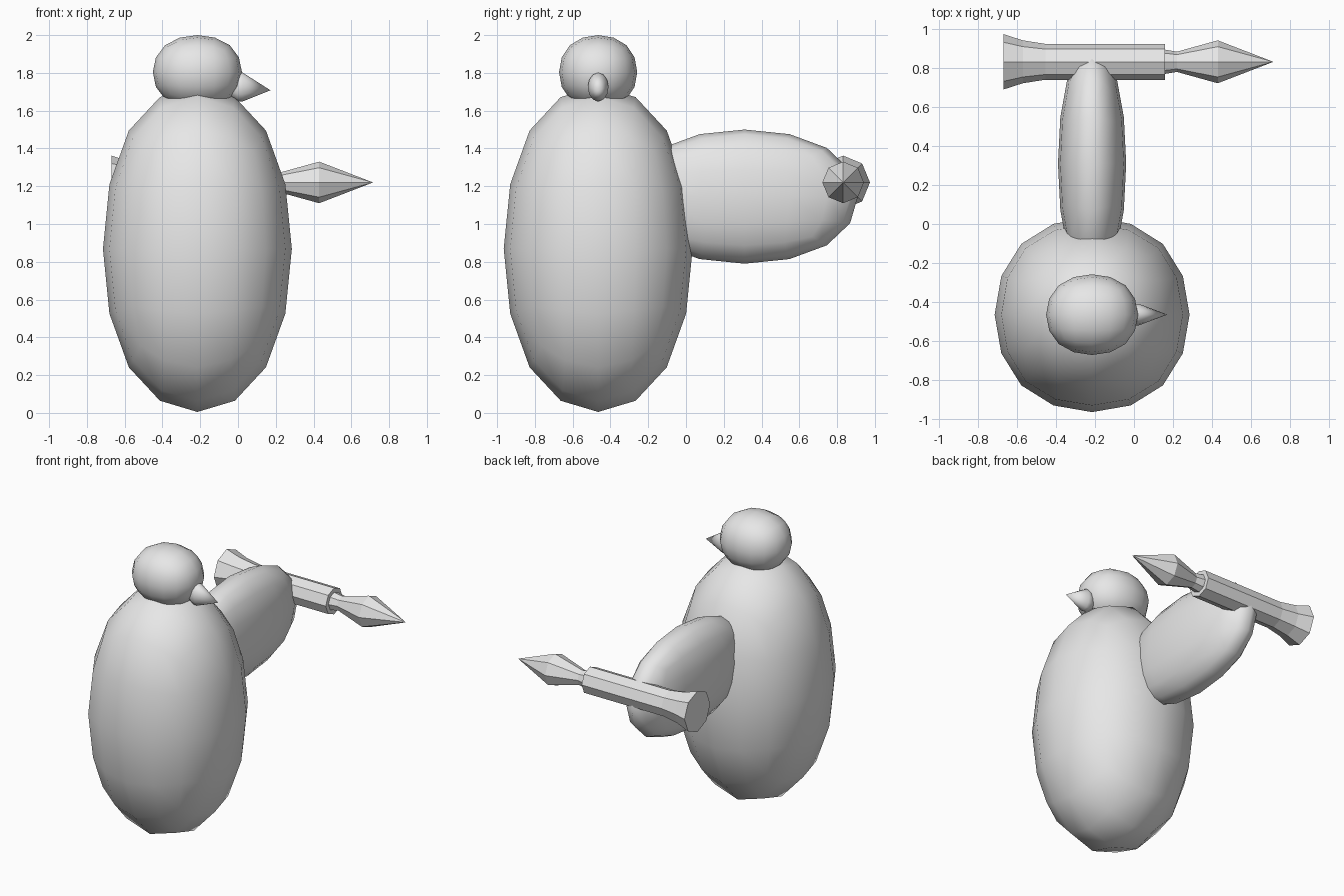
import bpy, bmesh, math

if "Cube" in bpy.data.objects:
    bpy.data.objects.remove(bpy.data.objects["Cube"])

grey = bpy.data.materials.new("light grey")
grey.diffuse_color = (0.8, 0.8, 0.8, 1)
grey.use_nodes = True
grey.node_tree.nodes["Principled BSDF"].inputs["Base Color"].default_value = grey.diffuse_color


def rounded_cube(name, centre, radii):
    """Egg shape: a subdivided cube scaled to the given radii, smooth shaded."""
    bpy.ops.mesh.primitive_cube_add(size=2)
    ob = bpy.context.object
    ob.name = name
    mod = ob.modifiers.new("round", 'SUBSURF')
    mod.levels = mod.render_levels = 2
    bpy.ops.object.modifier_apply(modifier=mod.name)
    reach = max(v.co.x for v in ob.data.vertices)
    for v in ob.data.vertices:
        for i in range(3):
            v.co[i] = centre[i] + v.co[i] / reach * radii[i]
    ob.data.materials.append(grey)
    bpy.ops.object.shade_smooth()
    return ob


def lathe_x(name, profile, y, sides, smooth):
    """Closed solid along x; each profile row is (x, z centre, y radius, z radius)."""
    bm = bmesh.new()
    rings = []
    for x, z, ry, rz in profile:
        if ry == 0:
            rings.append([bm.verts.new((x, y, z))] * sides)
        else:
            rings.append([bm.verts.new((x, y + ry * math.cos(2 * math.pi * k / sides),
                                        z + rz * math.sin(2 * math.pi * k / sides)))
                          for k in range(sides)])
    for a, b in zip(rings, rings[1:]):
        for k in range(sides):
            n = (k + 1) % sides
            corners = [a[k], a[n], b[n], b[k]]
            bm.faces.new(list(dict.fromkeys(corners)))
    if profile[0][2] > 0:
        bm.faces.new(rings[0])
    bmesh.ops.recalc_face_normals(bm, faces=bm.faces)
    for f in bm.faces:
        f.smooth = smooth
    me = bpy.data.meshes.new(name)
    bm.to_mesh(me)
    bm.free()
    me.materials.append(grey)
    ob = bpy.data.objects.new(name, me)
    bpy.context.collection.objects.link(ob)
    return ob


# Bird: body, head and one raised wing
rounded_cube("body", (-0.215, -0.465, 0.868), (0.5, 0.5, 0.863))
rounded_cube("head", (-0.215, -0.465, 1.804), (0.236, 0.207, 0.196))
rounded_cube("wing", (-0.215, 0.31, 1.145), (0.175, 0.6, 0.355))

# Beak: rounded base drawn out to a point
lathe_x("beak", [(-0.06, 1.725, 0, 0), (-0.04, 1.725, 0.035, 0.05),
                 (0.0, 1.725, 0.054, 0.075), (0.025, 1.725, 0.055, 0.076),
                 (0.172, 1.708, 0, 0)], -0.465, 12, True)

# Spear: flared butt, straight shaft, step, neck and diamond tip
spear = [(-0.67, 0.142), (-0.57, 0.11), (-0.455, 0.092), (0.16, 0.092),
         (0.16, 0.062), (0.22, 0.052), (0.43, 0.11), (0.715, 0)]
lathe_x("spear", [(x, 1.22, r, r) for x, r in spear], 0.832, 8, False)
